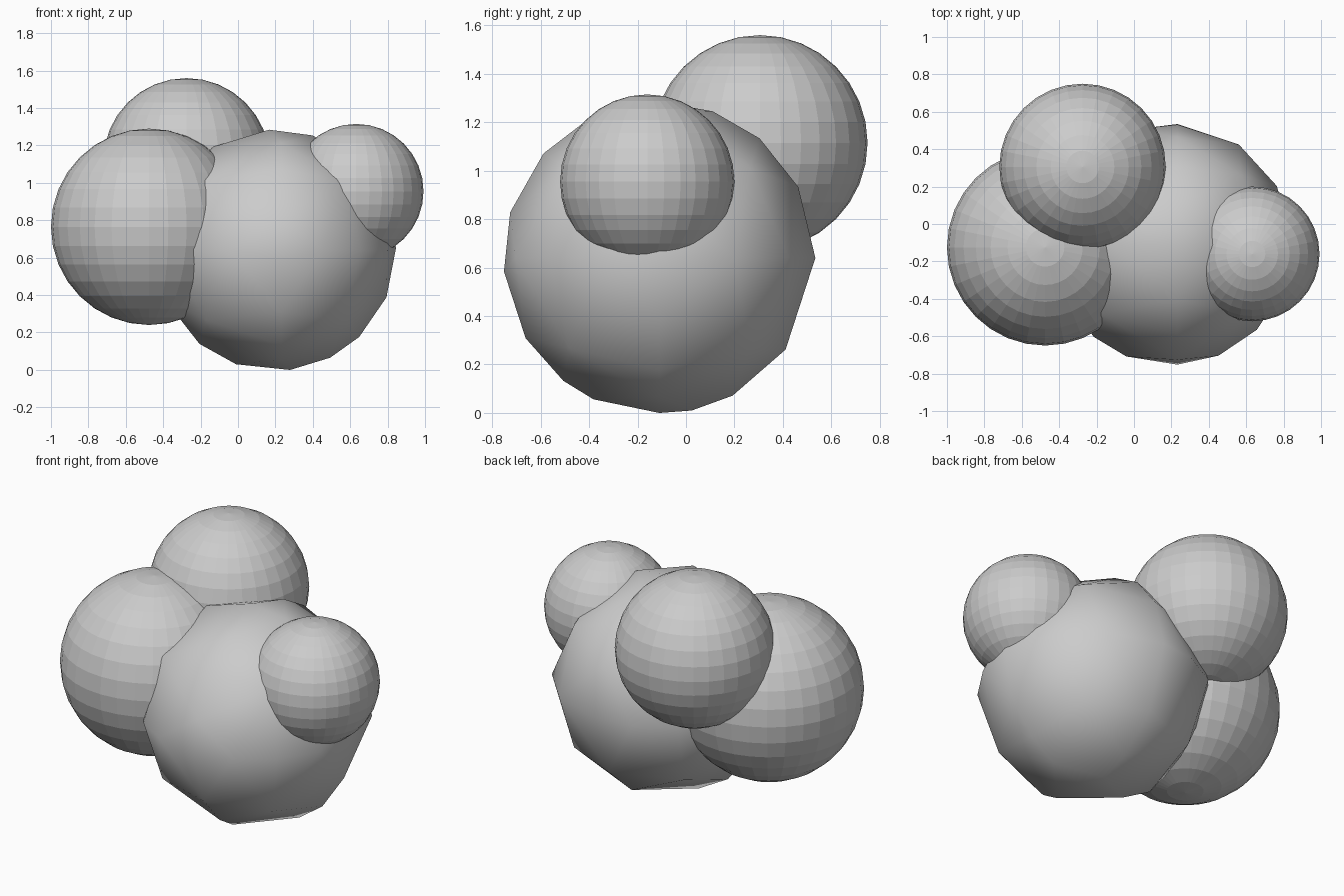
import bpy, bmesh
from math import radians, cos, sin
from mathutils import Vector

if "Cube" in bpy.data.objects:
    bpy.data.objects.remove(bpy.data.objects["Cube"])


def uv_ball(name, centre, radius):
    """Flat-shaded ball with upright poles."""
    bpy.ops.mesh.primitive_uv_sphere_add(segments=32, ring_count=16,
                                         radius=radius, location=centre)
    bpy.context.object.name = name


# Main body: coarse, irregular smooth ball, hull of three outline rings
CENTRE, R = Vector((0.2, -0.11, 0.64)), 0.645
front = (1, 22, 46, 72, 93, 121, 147, 172, 205, 231, 251, 277, 297, 314, 337)
side = (0, 27, 50, 70, 117, 138, 163, 185, 211, 232, 245, 282, 298, 324)
top = (29, 56, 107, 130, 155, 205, 230, 248, 293, 315, 338)

pts = [Vector((cos(radians(a)), 0, sin(radians(a)))) for a in front]
pts += [Vector((0.05, cos(radians(a)), sin(radians(a)))) for a in side]
pts += [Vector((cos(radians(a)), sin(radians(a)), 0)) for a in top]
pts += [Vector((x, y, z)) for x in (-1, 1) for y in (-1, 1) for z in (-1, 1)]

bm = bmesh.new()
for p in pts:
    bm.verts.new(p.normalized() * R)
bmesh.ops.convex_hull(bm, input=bm.verts[:])
bmesh.ops.recalc_face_normals(bm, faces=bm.faces[:])
for f in bm.faces:
    f.smooth = True
mesh = bpy.data.meshes.new("main_ball")
bm.to_mesh(mesh)
bm.free()
body = bpy.data.objects.new("main_ball", mesh)
body.location = CENTRE
bpy.context.collection.objects.link(body)

# Three attached balls
uv_ball("left_ball", (-0.475, -0.125, 0.765), 0.525)
uv_ball("back_ball", (-0.275, 0.305, 1.115), 0.445)
uv_ball("right_ball", (0.632, -0.16, 0.955), 0.36)
